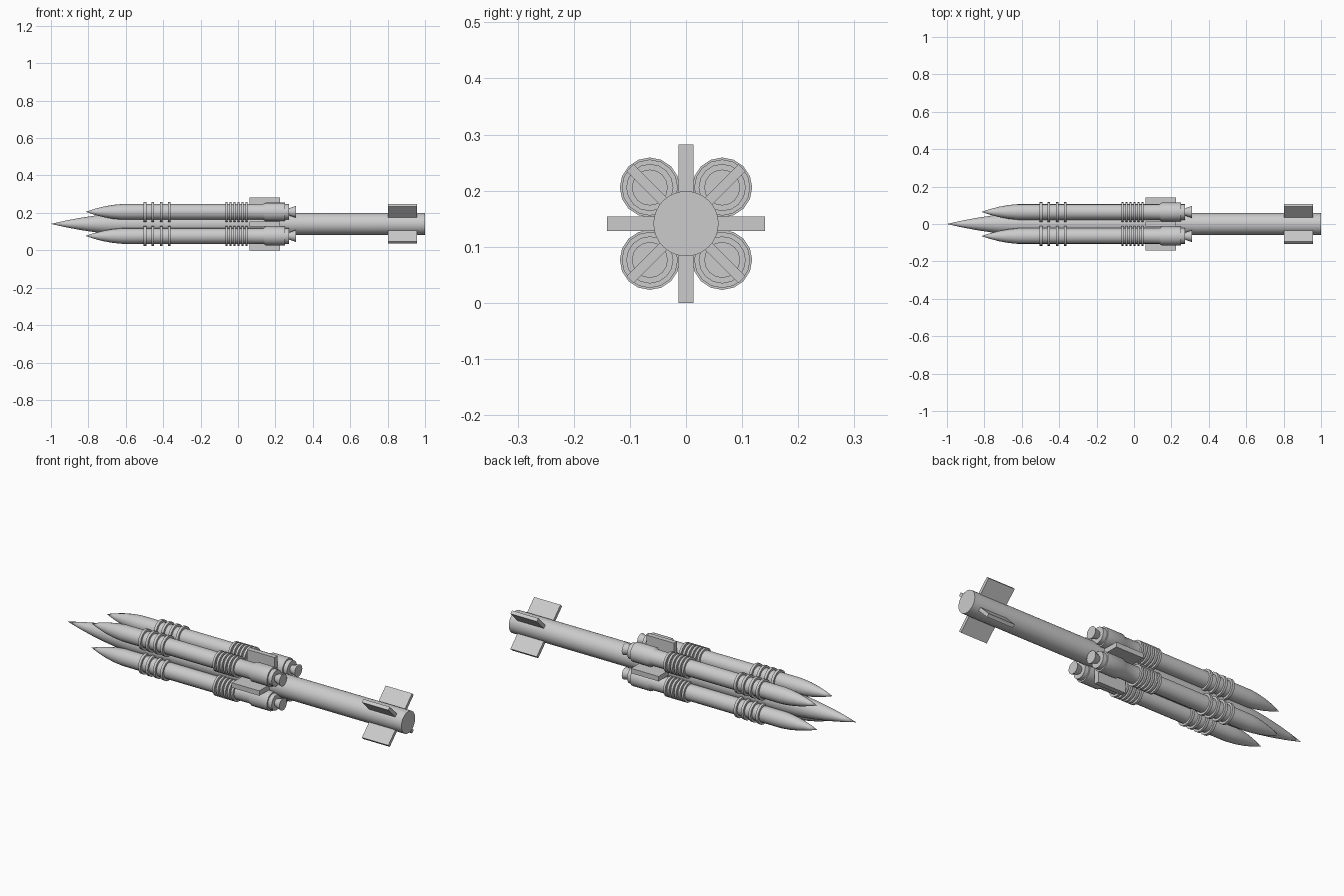
import bpy, bmesh
from math import cos, sin, pi, radians
from mathutils import Matrix, Vector

if "Cube" in bpy.data.objects:
    bpy.data.objects.remove(bpy.data.objects["Cube"])

AXIS_Z = 0.141


def finish(bm, name, smooth=False):
    bmesh.ops.recalc_face_normals(bm, faces=bm.faces)
    me = bpy.data.meshes.new(name)
    bm.to_mesh(me)
    bm.free()
    ob = bpy.data.objects.new(name, me)
    bpy.context.collection.objects.link(ob)
    if smooth:
        bpy.ops.object.select_all(action='DESELECT')
        ob.select_set(True)
        bpy.context.view_layer.objects.active = ob
        bpy.ops.object.shade_smooth_by_angle(angle=radians(35))
    return ob


def lathe(name, profile, sides, y=0.0, z=AXIS_Z):
    """Revolve (x, radius) points around a line parallel to x."""
    bm = bmesh.new()
    rings = []
    for x, r in profile:
        if r == 0:
            rings.append([bm.verts.new((x, y, z))] * sides)
        else:
            rings.append([bm.verts.new((x, y + r * cos(2 * pi * i / sides),
                                        z + r * sin(2 * pi * i / sides)))
                          for i in range(sides)])
    for a, b in zip(rings, rings[1:]):
        for i in range(sides):
            j = (i + 1) % sides
            quad = list(dict.fromkeys((a[i], a[j], b[j], b[i])))
            bm.faces.new(quad)
    bm.faces.new(rings[-1])
    return finish(bm, name, True)


def fin(name, x0, x1, r0, r1, thick, angle):
    """Flat rectangular plate standing out from the core axis."""
    bm = bmesh.new()
    bmesh.ops.create_cube(bm, size=1)
    bm.transform(Matrix.Translation((0, 0, AXIS_Z))
                 @ Matrix.Rotation(angle, 4, 'X')
                 @ Matrix.Translation(((x0 + x1) / 2, (r0 + r1) / 2, 0))
                 @ Matrix.Diagonal(Vector((x1 - x0, r1 - r0, thick, 1))))
    return finish(bm, name)


# Central body with pointed nose
lathe("core_body", [(-1, 0), (-0.92, 0.018), (-0.84, 0.033), (-0.76, 0.045),
                    (-0.68, 0.054), (-0.6, 0.058), (1, 0.058)], 32)

# Booster outline: nose, tube with raised bands, engine section, flared nozzle
R, BAND = 0.042, 0.0535
booster = [(-0.815, 0), (-0.77, 0.015), (-0.72, 0.028), (-0.67, 0.037), (-0.62, R)]
bands = [(-0.497, 0.014), (-0.455, 0.014), (-0.411, 0.014), (-0.368, 0.014)]
bands += [(-0.062 + 0.0215 * i, 0.012) for i in range(6)]
for x, w in bands:
    booster += [(x - w / 2, R), (x - w / 2, BAND), (x + w / 2, BAND), (x + w / 2, R)]
booster += [(0.135, R), (0.148, 0.05), (0.25, 0.05), (0.25, 0.042),
            (0.272, 0.042), (0.272, 0.019), (0.31, 0.032)]

for n, (sy, sz) in enumerate([(-1, -1), (1, -1), (1, 1), (-1, 1)]):
    lathe(f"booster_{n + 1}", booster, 16, sy * 0.0645, AXIS_Z + sz * 0.0645)

# Upright and level mid fins, diagonal tail fins
for n in range(4):
    fin(f"mid_fin_{n + 1}", 0.062, 0.224, 0.03, 0.141, 0.026, n * pi / 2)
    fin(f"tail_fin_{n + 1}", 0.802, 0.957, 0.03, 0.141, 0.018, n * pi / 2 + pi / 4)
